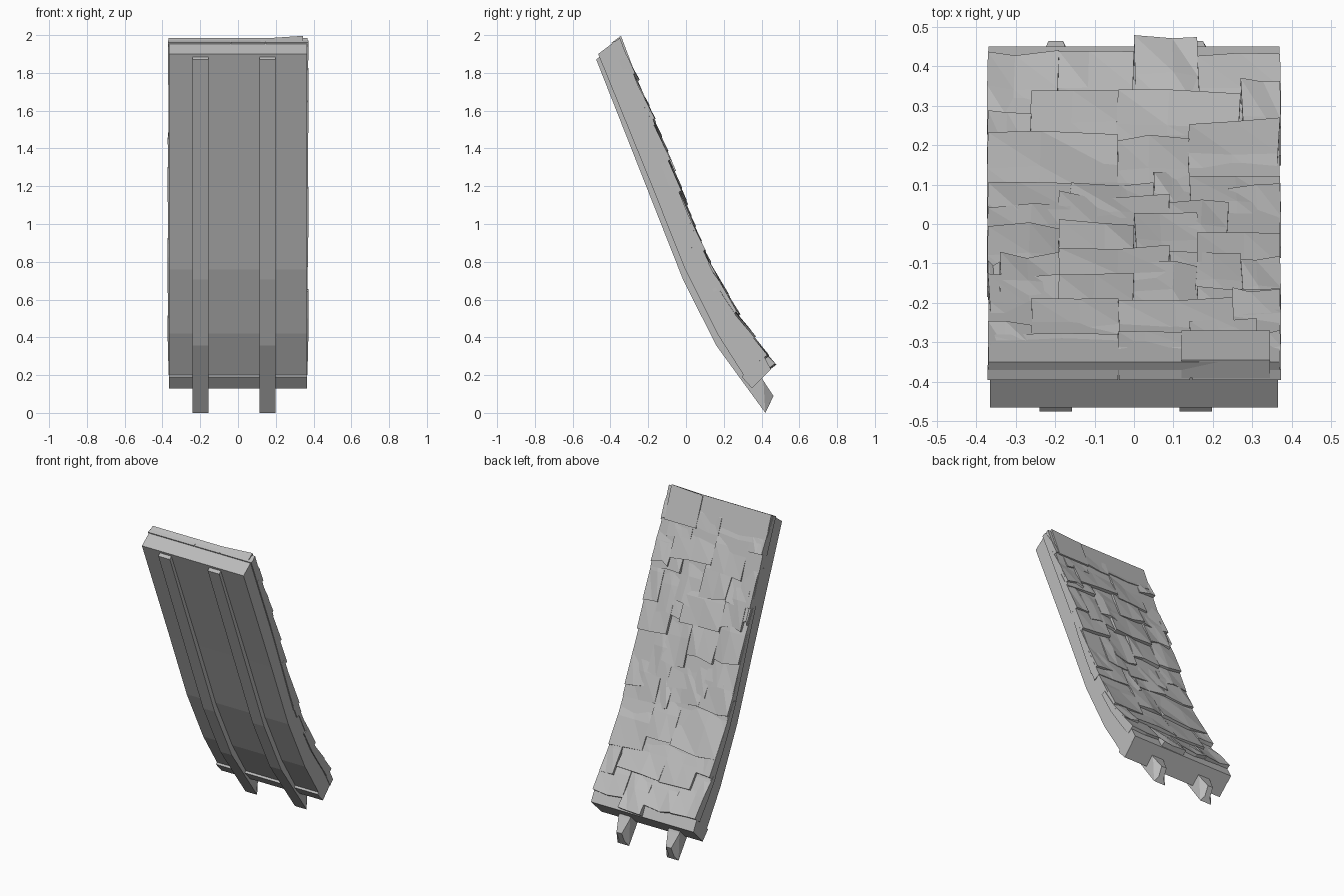
import bpy, bmesh, random
from mathutils import Vector

random.seed(4)
if "Cube" in bpy.data.objects:
    bpy.data.objects.remove(bpy.data.objects["Cube"])

grey = bpy.data.materials.new("plain grey")
grey.use_nodes = True
grey.diffuse_color = (0.5, 0.5, 0.5, 1)
grey.node_tree.nodes["Principled BSDF"].inputs["Base Color"].default_value = grey.diffuse_color


def finish(bm, name):
    bmesh.ops.recalc_face_normals(bm, faces=bm.faces)
    mesh = bpy.data.meshes.new(name)
    bm.to_mesh(mesh)
    bm.free()
    mesh.materials.append(grey)
    obj = bpy.data.objects.new(name, mesh)
    bpy.context.collection.objects.link(obj)
    return obj


def slab(name, lower, upper, x0, x1):
    """Strip between two side profiles with the same point count."""
    bm = bmesh.new()
    rings = [[bm.verts.new((x, *p)) for x, p in ((x0, a), (x1, a), (x1, b), (x0, b))]
             for a, b in zip(lower, upper)]
    for r, s in zip(rings, rings[1:]):
        for i in range(4):
            j = (i + 1) % 4
            bm.faces.new((r[i], r[j], s[j], s[i]))
    bm.faces.new(rings[0])
    bm.faces.new(rings[-1])
    return finish(bm, name)


# Curved deck and the underlay the shingles sit on
deck_low = [(-.465, 1.9), (-.18, 1.2), (-.005, .76), (.165, .42), (.305, .2), (.295, .19), (.35, .13)]
deck_top = [(-.385, 1.96), (-.09, 1.24), (.085, .81), (.25, .48), (.37, .29), (.38, .275), (.42, .2)]
under_top = [(-.35, 1.985), (-.07, 1.25), (.105, .82), (.27, .5), (.4, .32), (.41, .305), (.45, .23)]
slab("deck", deck_low, deck_top, -.365, .365)
slab("underlay", deck_top, under_top, -.368, .368)

# Rafters with pointed tails
raft_low = [(-.475, 1.87), (-.195, 1.16), (-.016, .706), (.16, .357), (.42, 0)]
raft_top = [(-.375, 1.965), (-.085, 1.235), (.08, .8), (.25, .47), (.41, .17)]
for side, x0 in (("right", -.24), ("left", .115)):
    rafter = slab(side + "_rafter", raft_low, raft_top, x0, x0 + .083)
    bm = bmesh.new()
    bm.from_mesh(rafter.data)
    end = min(bm.faces, key=lambda f: f.calc_center_median().z)
    tail = bmesh.ops.extrude_discrete_faces(bm, faces=[end])["faces"][0]
    centre = tail.calc_center_median()
    for v in tail.verts:
        low = v.co.z < centre.z
        v.co.x = centre.x + (v.co.x - centre.x) * .45
        v.co.y, v.co.z = (.435, .03) if low else (.463, .09)
    bmesh.ops.remove_doubles(bm, verts=bm.verts, dist=.0001)
    bm.to_mesh(rafter.data)
    bm.free()

# Outer roof line followed by the shingle butts
roof = [Vector(p) for p in ((-.335, 1.985), (-.1, 1.41), (.1, .87), (.27, .55), (.36, .42), (.48, .255))]


def on_roof(y, depth):
    """Side-view point on the roof line at y, sunk inward by depth."""
    i = 0
    while i < len(roof) - 2 and y > roof[i + 1].x:
        i += 1
    d = roof[i + 1] - roof[i]
    p = roof[i] + d * ((y - roof[i].x) / d.x)
    return p - Vector((-d.y, d.x)).normalized() * depth


def shingle(name, x0, x1, y):
    bm = bmesh.new()
    run = .16 if y > .2 else .125
    head = max(y - run, -.335)
    lean = random.uniform(-.012, .012)
    top, low = [], []
    for k, x in enumerate((x0, x0 + (x1 - x0) * random.uniform(.35, .65), x1)):
        dy = random.uniform(-.006, .006)
        sink = random.uniform(0, .016)
        spots = ((y + dy, sink), ((y + head) / 2, random.uniform(.008, .028)), (head, .036))
        shift = (0, lean / 2, lean)
        col, under = [], []
        for (py, d), s in zip(spots, shift):
            px = max(-.372, min(.372, x + s))
            col.append(bm.verts.new((px, *on_roof(py, d))))
            under.append(bm.verts.new((px, *on_roof(py, .065))))
        top.append(col)
        low.append(under)
    # Top and bottom faces, split into facets
    for a in range(2):
        for b in range(2):
            q = (top[a][b], top[a + 1][b], top[a + 1][b + 1], top[a][b + 1])
            bm.faces.new((q[0], q[1], q[2]))
            bm.faces.new((q[0], q[2], q[3]))
            bm.faces.new((low[a][b], low[a][b + 1], low[a + 1][b + 1], low[a + 1][b]))
    # Butt, head and side faces
    for a in range(2):
        for e in (0, 2):
            bm.faces.new((top[a][e], top[a + 1][e], low[a + 1][e], low[a][e]))
            bm.faces.new((top[e][a], top[e][a + 1], low[e][a + 1], low[e][a]))
    finish(bm, name)


# Courses from eave to ridge: start x, then (end x, butt y) for each shingle
courses = [
    [(-.19, .44), (0, .445), (.16, .475), (.37, .44)],
    [(-.26, .285), (-.04, .35), (.27, .345), (.37, .365)],
    [(-.04, .235), (.14, .23), (.37, .27)],
    [(-.16, .11), (.05, .11), (.14, .14), (.37, .13)],
    [(-.19, .06), (.09, .08), (.24, .07), (.37, .1)],
    [(-.19, .0), (0, .01), (.16, .04), (.37, -.02)],
    [(-.34, -.09), (-.19, -.07), (.09, -.05), (.27, -.06), (.37, -.08)],
    [(-.19, -.12), (0, -.12), (.16, -.09), (.37, -.15)],
    [(-.26, -.24), (-.04, -.18), (.25, -.185), (.37, -.165)],
    [(-.04, -.265), (.14, -.26), (.31, -.23), (.37, -.26)],
]
for row, course in enumerate(courses):
    x = -.37
    for col, (end, y) in enumerate(course):
        shingle(f"shingle_{row + 1}_{col + 1}", x, end, y)
        x = end

# Raised corner on the ridge course
bm = bmesh.new()
bmesh.ops.create_cube(bm, size=1)
for v in bm.verts:
    left, outer, upper = v.co.x > 0, v.co.y > 0, v.co.z > 0
    y, z = on_roof(-.335 if upper else -.26, .01 if outer else .06)
    v.co = (.345 if left else .12, y, z + (.015 if left and outer and upper else 0))
finish(bm, "ridge_corner")
